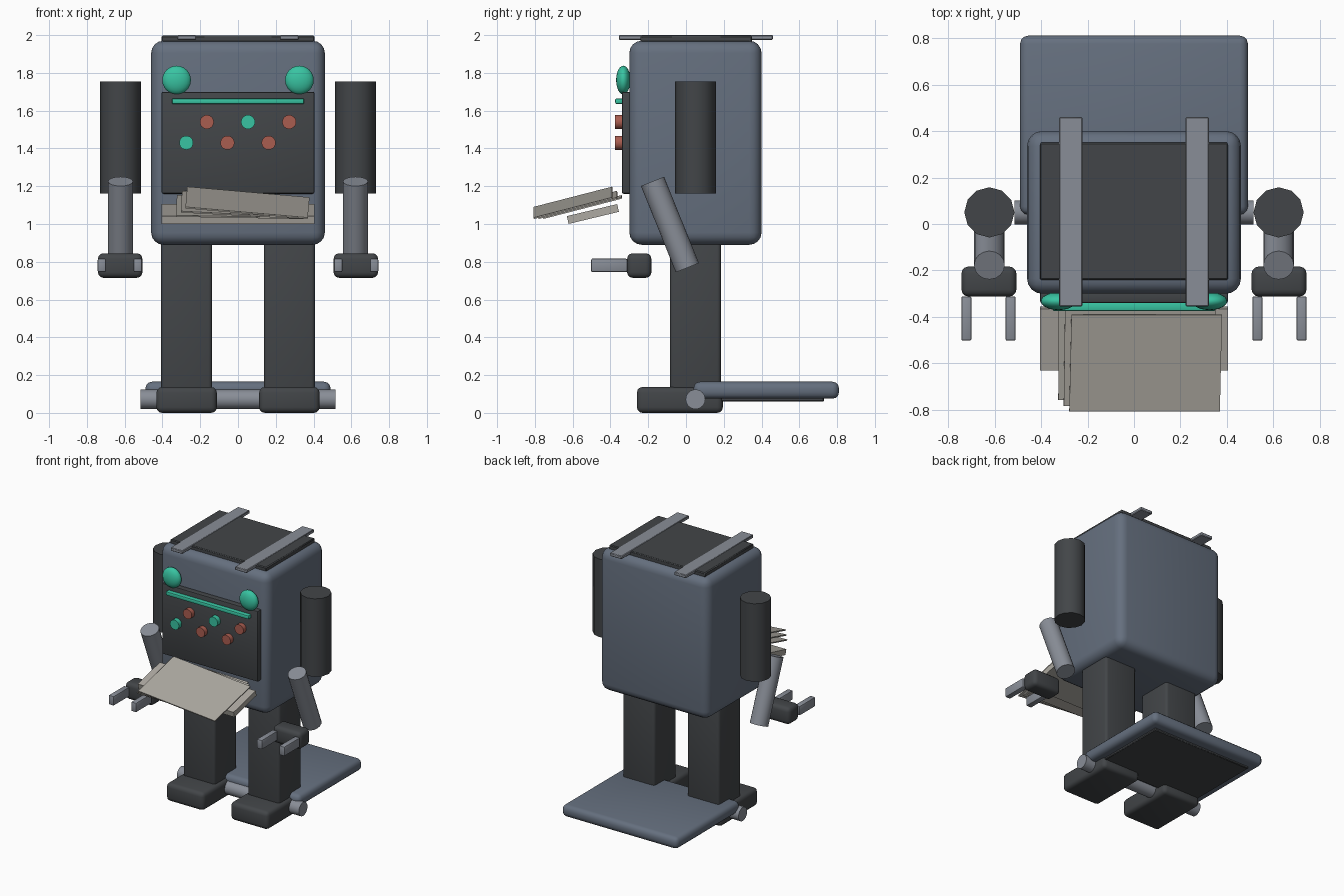
import bpy, bmesh
from math import radians, pi

if "Cube" in bpy.data.objects:
    bpy.data.objects.remove(bpy.data.objects["Cube"])


def material(name, rgb):
    m = bpy.data.materials.new(name)
    m.diffuse_color = (*rgb, 1)
    m.use_nodes = True
    m.node_tree.nodes["Principled BSDF"].inputs["Base Color"].default_value = m.diffuse_color
    return m


BLUE = material("blue_grey", (0.13, 0.16, 0.21))
DARK = material("charcoal", (0.055, 0.06, 0.065))
STEEL = material("steel", (0.25, 0.27, 0.31))
GREEN = material("green", (0.04, 0.55, 0.36))
RED = material("red", (0.4, 0.11, 0.08))
PAPER = material("paper", (0.42, 0.4, 0.36))


def finish(name, mat):
    ob = bpy.context.object
    ob.name = name
    ob.data.materials.append(mat)
    bpy.ops.object.shade_smooth_by_angle(angle=radians(40))
    return ob


def box(name, x, y, z, mat, bevel=0.0, segments=3, rot=(0, 0, 0)):
    """Box from (min, max) ranges, with rounded edges."""
    bpy.ops.mesh.primitive_cube_add(
        size=1, location=[sum(r) / 2 for r in (x, y, z)], rotation=rot)
    bm = bmesh.new()
    bm.from_mesh(bpy.context.object.data)
    bmesh.ops.scale(bm, vec=[r[1] - r[0] for r in (x, y, z)], verts=bm.verts)
    if bevel:
        bmesh.ops.bevel(bm, geom=bm.edges[:], offset=bevel, segments=segments,
                        profile=0.5, affect='EDGES', clamp_overlap=True)
    bm.to_mesh(bpy.context.object.data)
    bm.free()
    return finish(name, mat)


def rod(name, loc, radius, depth, mat, rot=(0, 0, 0), sides=24):
    bpy.ops.mesh.primitive_cylinder_add(
        vertices=sides, radius=radius, depth=depth, location=loc, rotation=rot)
    return finish(name, mat)


def span(centre, half):
    return (centre - half, centre + half)


# torso and roof
box("torso", (-0.46, 0.46), (-0.3, 0.4), (0.89, 1.97), BLUE, 0.065, 4)
box("roof_panel", (-0.405, 0.405), (-0.24, 0.35), (1.96, 1.997), DARK, 0.006, 1)

# front control panel with light strip and buttons
box("control_panel", (-0.405, 0.405), (-0.34, -0.28), (1.16, 1.7), DARK, 0.01, 2)
box("light_strip", (-0.35, 0.35), (-0.375, -0.335), (1.635, 1.665), GREEN, 0.008, 2)
for i in range(6):
    rod(f"button_{i}", (-0.274 + 0.109 * i, -0.355, 1.54 if i % 2 else 1.43),
        0.037, 0.04, GREEN if i % 3 == 0 else RED, (pi / 2, 0, 0))

# paper tray and fanned sheets
box("paper_tray", (-0.405, 0.405), span(-0.493, 0.137), span(1.053, 0.021),
    PAPER, rot=(radians(13.5), 0, 0))
for i in range(3):
    box(f"paper_sheet_{i}", span(0.025 * i, 0.325), span(-0.548 - 0.025 * i, 0.215),
        span(1.09 + 0.011 * i, 0.004), PAPER,
        rot=(radians(14.5), radians(1 + 2 * i), 0))

# rear ramp on its hinge
rod("ramp_hinge", (0, 0.05, 0.072), 0.052, 1.03, STEEL, (0, pi / 2, 0))
box("ramp", (-0.49, 0.49), (0.04, 0.81), (0.075, 0.165), BLUE, 0.035, 3)
box("ramp_underside", (-0.42, 0.42), (0.12, 0.73), (0.06, 0.09), DARK, 0.005, 1)

# paired parts
for s, side in ((-1, "left"), (1, "right")):
    box(f"{side}_roof_rail", span(s * 0.272, 0.05), (-0.355, 0.46),
        (1.975, 2.0), STEEL, 0.004, 1)

    bpy.ops.mesh.primitive_uv_sphere_add(
        segments=24, ring_count=12, radius=1, location=(s * 0.325, -0.332, 1.762))
    bpy.context.object.scale = (0.076, 0.038, 0.076)
    bpy.ops.object.transform_apply(location=False, rotation=False, scale=True)
    finish(f"{side}_eye", GREEN)

    box(f"{side}_leg", span(s * 0.272, 0.135), (-0.085, 0.185), (0.08, 0.95),
        DARK, 0.02)
    box(f"{side}_foot", span(s * 0.272, 0.16), (-0.26, 0.195), (0, 0.137),
        DARK, 0.03)

    rod(f"{side}_upper_arm", (s * 0.622, 0.05, 1.458), 0.108, 0.595, DARK, sides=12)
    rod(f"{side}_forearm", (s * 0.622, -0.085, 0.997), 0.066, 0.493, STEEL,
        (radians(22), 0, 0), sides=16)
    box(f"{side}_hand", span(s * 0.624, 0.118), (-0.312, -0.183), (0.715, 0.845),
        DARK, 0.03)
    for f in (-1, 1):
        box(f"{side}_finger_{'inner' if f * s < 0 else 'outer'}",
            span(s * 0.626 + f * 0.095, 0.022), (-0.502, -0.311), (0.745, 0.817),
            STEEL, 0.008, 2)
